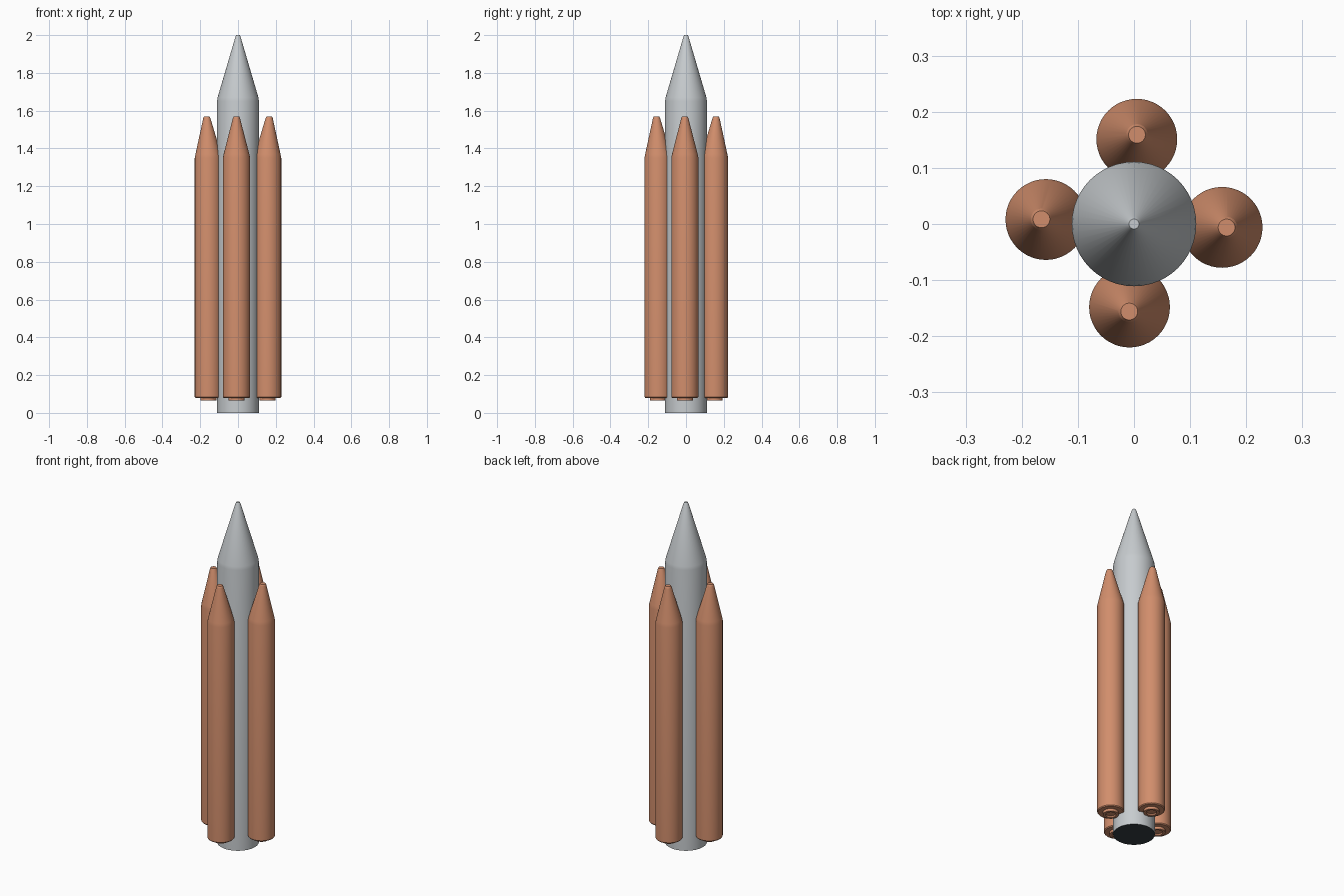
import bpy
import bmesh
import math

cube = bpy.data.objects.get("Cube")
if cube:
    bpy.data.objects.remove(cube, do_unlink=True)

SIDES = 48


def material(name, rgb):
    mat = bpy.data.materials.new(name)
    mat.use_nodes = True
    colour = (*rgb, 1.0)
    mat.diffuse_color = colour
    mat.node_tree.nodes["Principled BSDF"].inputs["Base Color"].default_value = colour
    return mat


light_grey = material("light grey", (0.57, 0.60, 0.62))
copper = material("copper orange", (0.64, 0.27, 0.15))
dark_slate = material("dark slate", (0.035, 0.048, 0.055))


def lathe(name, profile, mats, centre=(0, 0)):
    """Stack circles of (radius, height, x shift, y shift) into a closed body."""
    bm = bmesh.new()
    rings = []
    for r, z, sx, sy in profile:
        angles = [2 * math.pi * i / SIDES for i in range(SIDES)]
        rings.append([bm.verts.new((sx + r * math.cos(a), sy + r * math.sin(a), z))
                      for a in angles])
    for low, high in zip(rings, rings[1:]):
        for i in range(SIDES):
            j = (i + 1) % SIDES
            bm.faces.new((low[i], low[j], high[j], high[i]))
    bm.faces.new(rings[0][::-1])
    bm.faces.new(rings[-1])
    bmesh.ops.recalc_face_normals(bm, faces=bm.faces)
    mesh = bpy.data.meshes.new(name)
    bm.to_mesh(mesh)
    bm.free()
    obj = bpy.data.objects.new(name, mesh)
    bpy.context.collection.objects.link(obj)
    obj.location = (*centre, 0)
    for mat in mats:
        mesh.materials.append(mat)
    bpy.ops.object.select_all(action="DESELECT")
    obj.select_set(True)
    bpy.context.view_layer.objects.active = obj
    bpy.ops.object.shade_smooth_by_angle(angle=math.radians(12))
    return obj


# Core stage with pointed nose and dark base
core = lathe("core_stage",
             [(0.111, 0, 0, 0), (0.111, 1.65, 0, 0), (0.108, 1.67, 0, 0),
              (0.014, 1.99, 0, 0), (0.009, 2.0, 0, 0)],
             [light_grey, dark_slate])
for face in core.data.polygons:
    if face.normal.z < -0.9:
        face.material_index = 1

# Four boosters: nose tips lean slightly outward, engine ring underneath
boosters = {
    "left_booster": (0.157, -0.006),
    "right_booster": (-0.157, 0.008),
    "front_booster": (-0.008, -0.148),
    "back_booster": (0.005, 0.151),
}
for name, (x, y) in boosters.items():
    dist = math.hypot(x, y)
    ox, oy = 0.008 * x / dist, 0.008 * y / dist
    lathe(name,
          [(0.024, 0.072, 0, 0), (0.028, 0.065, 0, 0), (0.042, 0.065, 0, 0),
           (0.042, 0.08, 0, 0), (0.068, 0.08, 0, 0), (0.072, 0.085, 0, 0),
           (0.072, 1.35, 0, 0), (0.068, 1.37, 0, 0),
           (0.019, 1.56, ox, oy), (0.015, 1.568, ox, oy)],
          [copper], (x, y))
